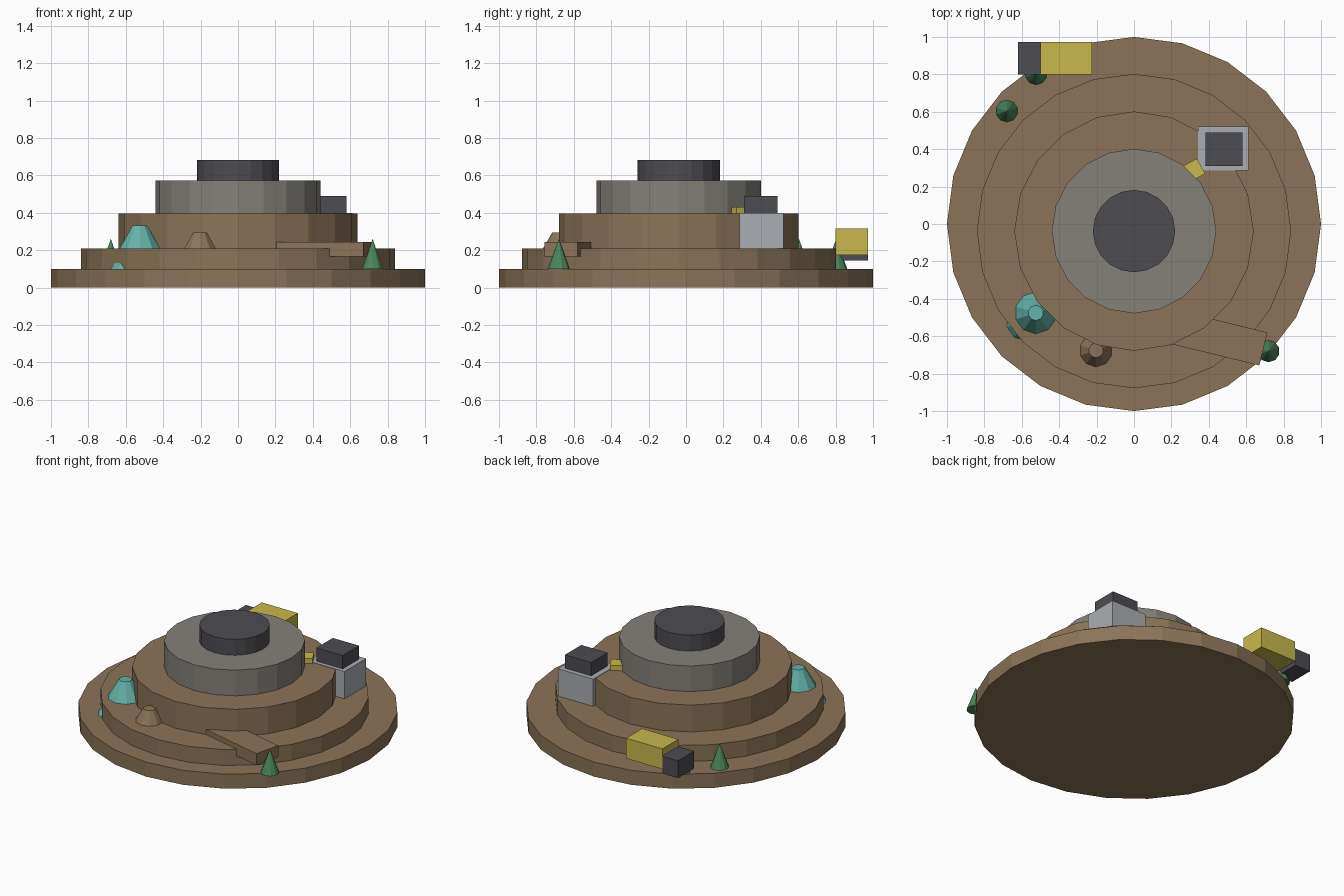
import bpy, bmesh, math
from mathutils import Matrix

if "Cube" in bpy.data.objects:
    bpy.data.objects.remove(bpy.data.objects["Cube"])


def srgb(c):
    c /= 255
    return c / 12.92 if c <= 0.04045 else ((c + 0.055) / 1.055) ** 2.4


def material(name, r, g, b):
    m = bpy.data.materials.new(name)
    m.diffuse_color = (srgb(r), srgb(g), srgb(b), 1)
    m.use_nodes = True
    m.node_tree.nodes["Principled BSDF"].inputs["Base Color"].default_value = m.diffuse_color
    return m


EARTH = material("earth brown", 139, 116, 88)
ROCK = material("rock grey", 133, 129, 122)
DARK = material("dark slate", 77, 76, 82)
SILVER = material("silver grey", 170, 174, 180)
YELLOW = material("machine yellow", 200, 184, 76)
TEAL = material("teal ore", 100, 178, 168)
GREEN = material("pine green", 74, 134, 92)


def finish(name, bm, mat):
    mesh = bpy.data.meshes.new(name)
    bm.to_mesh(mesh)
    bm.free()
    mesh.materials.append(mat)
    bpy.context.collection.objects.link(bpy.data.objects.new(name, mesh))


def frustum(name, mat, x, y, z0, z1, r0, r1, sides):
    """Flat-sided cylinder or cone standing at (x, y)."""
    bm = bmesh.new()
    bmesh.ops.create_cone(bm, cap_ends=True, segments=sides, radius1=r0, radius2=r1,
                          depth=z1 - z0, matrix=Matrix.Translation((x, y, (z0 + z1) / 2)))
    finish(name, bm, mat)


def box(name, mat, centre, size, turn=0):
    """Box with a turn about z in degrees."""
    bm = bmesh.new()
    bmesh.ops.create_cube(bm, size=1, matrix=Matrix.Translation(centre)
                          @ Matrix.Rotation(math.radians(turn), 4, 'Z')
                          @ Matrix.Diagonal((*size, 1)))
    finish(name, bm, mat)


# Stepped terraces of the hill
frustum("ground_base", EARTH, 0, 0, 0, 0.10, 1.0, 1.0, 24)
frustum("lower_terrace", EARTH, 0, -0.038, 0.10, 0.21, 0.84, 0.84, 24)
frustum("middle_terrace", EARTH, 0, -0.038, 0.21, 0.395, 0.64, 0.64, 20)
frustum("rock_terrace", ROCK, 0, -0.038, 0.395, 0.572, 0.44, 0.44, 20)
frustum("dark_summit", DARK, 0, -0.038, 0.572, 0.682, 0.22, 0.22, 20)

# Ramp up the front right side
box("ramp", EARTH, (0.40, -0.597, 0.205), (0.60, 0.182, 0.08), -13.7)

# Silver machine with dark cap, fed by a yellow conveyor
box("machine_body", SILVER, (0.478, 0.403, 0.303), (0.27, 0.236, 0.19))
box("machine_cap", DARK, (0.481, 0.40, 0.444), (0.20, 0.178, 0.092))
box("conveyor", YELLOW, (0.29, 0.272, 0.413), (0.156, 0.092, 0.035), 29)

# Truck at the back
box("truck_bed", YELLOW, (-0.362, 0.885, 0.245), (0.276, 0.174, 0.14))
box("truck_cab", DARK, (-0.56, 0.885, 0.205), (0.12, 0.174, 0.12))

# Ore and spoil heaps
frustum("upper_ore_heap", TEAL, -0.525, -0.475, 0.21, 0.332, 0.112, 0.041, 10)
frustum("lower_ore_heap", TEAL, -0.575, -0.516, 0.10, 0.205, 0.11, 0.042, 10)
frustum("spoil_heap", EARTH, -0.203, -0.676, 0.21, 0.295, 0.088, 0.039, 10)

# Pine trees
for i, (x, y) in enumerate([(-0.68, 0.604), (-0.523, 0.803), (0.72, -0.68)]):
    frustum(f"pine_tree_{i + 1}", GREEN, x, y, 0.10, 0.26, 0.059, 0, 10)
